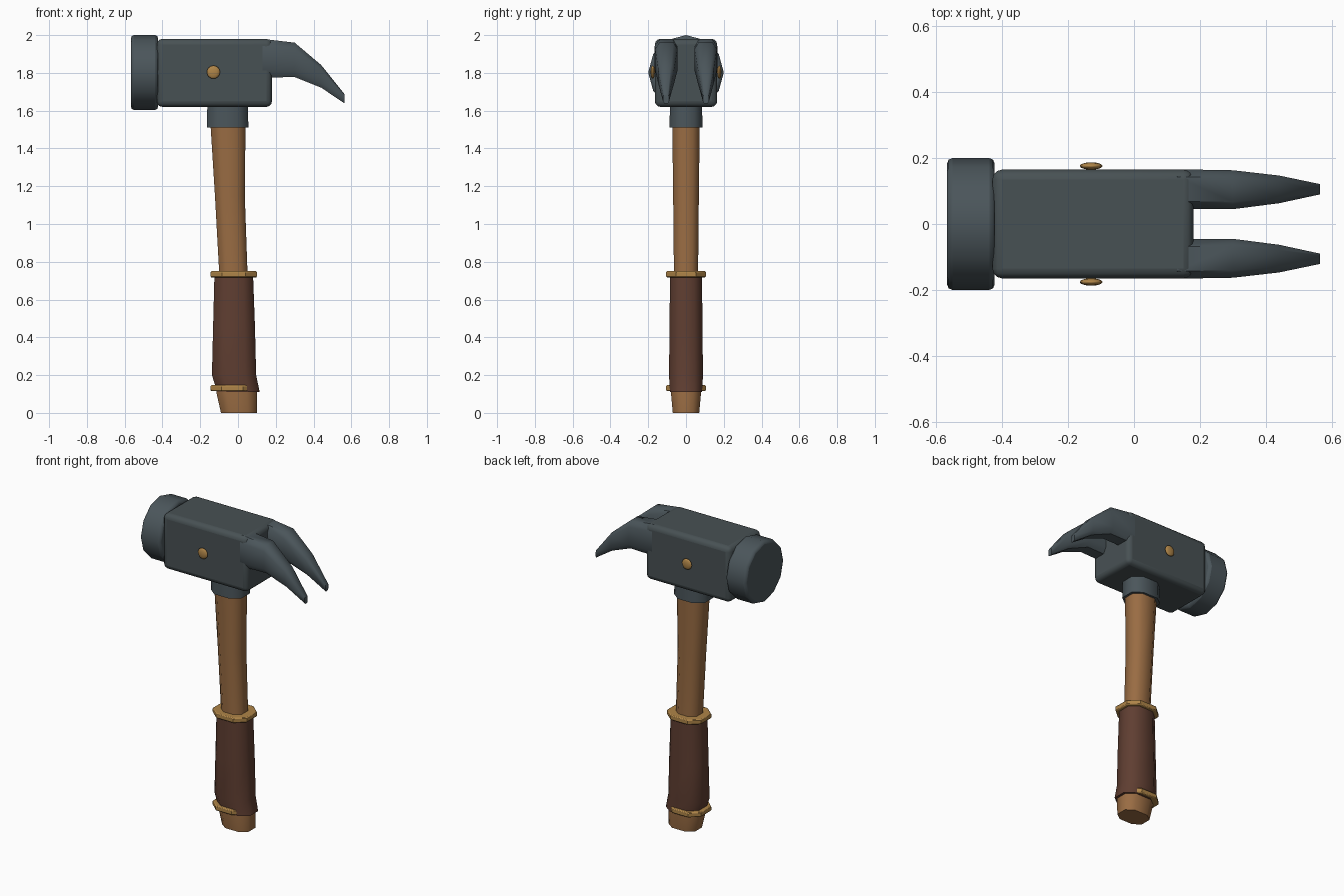
import bpy, bmesh, math
from mathutils import Vector

cube = bpy.data.objects.get("Cube")
if cube:
    bpy.data.objects.remove(cube, do_unlink=True)


def material(name, rgb):
    m = bpy.data.materials.new(name)
    m.use_nodes = True
    m.diffuse_color = (*rgb, 1)
    m.node_tree.nodes["Principled BSDF"].inputs["Base Color"].default_value = (*rgb, 1)
    return m


IRON = material("dark iron", (0.064, 0.082, 0.088))
STEEL = material("blue steel", (0.070, 0.092, 0.104))
WOOD = material("warm wood", (0.32, 0.15, 0.056))
LEATHER = material("brown leather", (0.115, 0.048, 0.031))
BRASS = material("aged brass", (0.43, 0.235, 0.065))


def finish(name, bm, mat, bevel=0, segments=2, angle=40):
    """Turn a bmesh into a shaded object with an optional edge bevel."""
    bmesh.ops.recalc_face_normals(bm, faces=bm.faces)
    mesh = bpy.data.meshes.new(name)
    bm.to_mesh(mesh)
    bm.free()
    ob = bpy.data.objects.new(name, mesh)
    bpy.context.collection.objects.link(ob)
    mesh.materials.append(mat)
    if bevel:
        mod = ob.modifiers.new("soft edges", "BEVEL")
        mod.width, mod.segments = bevel, segments
        mod.limit_method, mod.angle_limit = "ANGLE", math.radians(50)
    bpy.ops.object.select_all(action="DESELECT")
    ob.select_set(True)
    bpy.context.view_layer.objects.active = ob
    bpy.ops.object.shade_smooth_by_angle(angle=math.radians(angle))
    return ob


def octagon(chamfer=0.5):
    c = chamfer
    return [(1, -c), (1, c), (c, 1), (-c, 1), (-1, c), (-1, -c), (-c, -1), (c, -1)]


def loft(name, sections, mat, **opts):
    """Skin a list of closed point loops and cap both ends."""
    bm = bmesh.new()
    loops = [[bm.verts.new(p) for p in s] for s in sections]
    for a, b in zip(loops, loops[1:]):
        for i in range(len(a)):
            j = (i + 1) % len(a)
            bm.faces.new((a[i], a[j], b[j], b[i]))
    bm.faces.new(loops[0])
    bm.faces.new(loops[-1])
    return finish(name, bm, mat, **opts)


def shaft(name, rows, mat, **opts):
    """Upright octagonal part; each row is z, left x, right x, half depth."""
    sections = [[((l + r) / 2 + u * (r - l) / 2, v * d, z) for u, v in octagon()]
                for z, l, r, d in rows]
    return loft(name, sections, mat, **opts)


# Handle, grip and fittings
shaft("handle", [(0, -0.09, 0.10, 0.07), (0.11, -0.115, 0.10, 0.08),
                 (0.3, -0.11, 0.075, 0.07), (0.75, -0.10, 0.05, 0.064),
                 (1.15, -0.122, 0.036, 0.068), (1.55, -0.147, 0.04, 0.073)], WOOD, angle=60)
shaft("grip", [(0.11, -0.11, 0.115, 0.085), (0.2, -0.138, 0.096, 0.09),
               (0.45, -0.132, 0.09, 0.087), (0.72, -0.125, 0.08, 0.085)], LEATHER, angle=60)
shaft("upper_ring", [(0.717, -0.145, 0.1, 0.105), (0.75, -0.145, 0.1, 0.105)],
      BRASS, bevel=0.006)
shaft("lower_ring", [(0.115, -0.145, 0.085, 0.105), (0.147, -0.145, 0.085, 0.105)],
      BRASS, bevel=0.006)
shaft("collar", [(1.51, -0.165, 0.055, 0.087), (1.64, -0.162, 0.052, 0.085)],
      STEEL, angle=60)

# Head block
bm = bmesh.new()
bmesh.ops.create_cube(bm, size=1)
for v in bm.verts:
    v.co = Vector((-0.125 + v.co.x * 0.61, v.co.y * 0.33, 1.8 + v.co.z * 0.36))
finish("head_block", bm, IRON, bevel=0.03, segments=3)

# Twelve-sided striking face
ring = [(math.cos(k * math.pi / 6), math.sin(k * math.pi / 6)) for k in range(12)]
loft("striking_face", [[(x, 0.2 * u, 1.802 + 0.198 * v) for u, v in ring]
                       for x in (-0.567, -0.423)], STEEL, bevel=0.016)

# Split claw: each row is x, bottom z, top z, inner y, outer y
CLAW = [(0.13, 1.775, 1.98, 0.045, 0.166), (0.3, 1.778, 1.96, 0.045, 0.163),
        (0.44, 1.722, 1.842, 0.063, 0.147), (0.565, 1.638, 1.686, 0.09, 0.121)]
for side, tag in ((1, "back"), (-1, "front")):
    loft("claw_" + tag,
         [[(x, side * ((i + o) / 2 + u * (o - i) / 2), (b + t) / 2 + v * (t - b) / 2)
           for u, v in octagon(0.62)] for x, b, t, i, o in CLAW], STEEL, angle=50)
    # Rivet
    bm = bmesh.new()
    bmesh.ops.create_uvsphere(bm, u_segments=12, v_segments=8, radius=0.035)
    for v in bm.verts:
        v.co = Vector((v.co.x - 0.13, side * 0.176 + v.co.y * 0.32, v.co.z + 1.804))
    finish("rivet_" + tag, bm, BRASS, angle=60)
